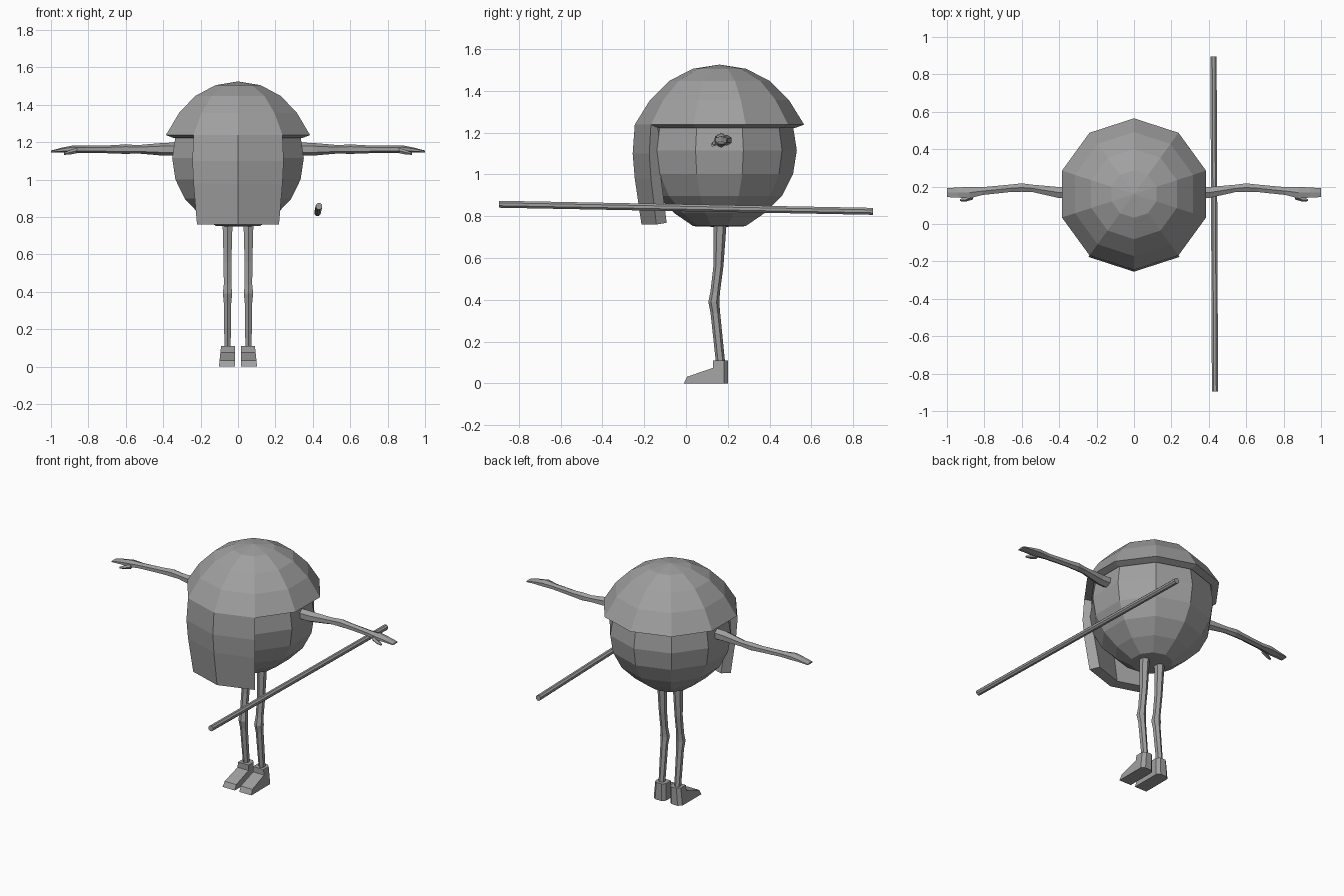
import bpy, bmesh, math
from mathutils import Vector

if "Cube" in bpy.data.objects:
    bpy.data.objects.remove(bpy.data.objects["Cube"])

CY, CZ = 0.16, 1.115          # centre of the round body
grey = bpy.data.materials.new("mid_grey")
grey.diffuse_color = (0.35, 0.35, 0.35, 1)
grey.use_nodes = True
grey.node_tree.nodes["Principled BSDF"].inputs["Base Color"].default_value = grey.diffuse_color


def finish(name, bm):
    bmesh.ops.remove_doubles(bm, verts=bm.verts, dist=1e-5)
    bmesh.ops.recalc_face_normals(bm, faces=bm.faces)
    me = bpy.data.meshes.new(name)
    bm.to_mesh(me)
    bm.free()
    me.materials.append(grey)
    ob = bpy.data.objects.new(name, me)
    bpy.context.collection.objects.link(ob)
    return ob


def spun(r, z, k):
    """Point on the ten-sided body; k = 0 is the front corner."""
    a = math.radians(36 * k)
    return (r * math.sin(a), CY - r * math.cos(a), z)


def lathe(name, profile, ks, closed):
    """Sweep a (radius, height) profile through the given corners."""
    bm = bmesh.new()
    cols = [[bm.verts.new(spun(r, z, k)) for r, z in profile] for k in ks]
    n = len(profile)
    for a, b in zip(cols, cols[1:]):
        for i in range(n if closed else n - 1):
            j = (i + 1) % n
            bm.faces.new((a[i], a[j], b[j], b[i]))
    if closed and len(ks) < 11:
        bm.faces.new(cols[0])
        bm.faces.new(cols[-1])
    bmesh.ops.remove_doubles(bm, verts=bm.verts, dist=1e-5)
    bmesh.ops.dissolve_degenerate(bm, edges=bm.edges, dist=1e-5)
    return finish(name, bm)


def limb(name, rings, axis, sides=6):
    """Tube through rings of (centre, half width 1, half width 2)."""
    bm = bmesh.new()
    loops = []
    for c, u, v in rings:
        loop = []
        for i in range(sides):
            a = 2 * math.pi * (i + 0.5) / sides
            p, q = u * math.cos(a), v * math.sin(a)
            off = Vector((0, p, q)) if axis == "x" else Vector((p, q, 0))
            if axis == "y":
                off = Vector((p, 0, q))
            loop.append(bm.verts.new(Vector(c) + off))
        loops.append(loop)
    for a, b in zip(loops, loops[1:]):
        for i in range(sides):
            j = (i + 1) % sides
            bm.faces.new((a[i], a[j], b[j], b[i]))
    bm.faces.new(loops[0])
    bm.faces.new(loops[-1])
    return finish(name, bm)


def arc(r, k0, k1):
    return [(r * math.sin(math.radians(18 * k)), CZ + r * math.cos(math.radians(18 * k)))
            for k in range(k0, k1)]


# round body with a flattened underside
lathe("body", arc(0.37, 0, 9) + [(0.125, 0.752), (0, 0.748)], range(11), False)

# helmet dome with a thick rim
rim = [(0.405, 1.238), (0.362, 1.222)]
lathe("helmet", arc(0.41, 0, 4) + rim + [(0.30, 1.33), (0, 1.49)], range(11), False)

# face guard hanging from the front two sides of the helmet
guard = [(0.405, 1.238), (0.415, 1.10), (0.405, 0.98), (0.373, 0.76),
         (0.312, 0.768), (0.345, 0.98), (0.36, 1.10), (0.362, 1.222)]
lathe("face_guard", guard, (-1, 0, 1), True)

# arms, legs and shoes on both sides
ARM = [(0.30, .168, 1.163, .036, .036), (0.40, .168, 1.162, .034, .034),
       (0.54, .190, 1.162, .023, .022), (0.60, .195, 1.163, .026, .026),
       (0.66, .191, 1.162, .023, .022), (0.81, .176, 1.162, .024, .019),
       (0.88, .168, 1.163, .036, .020), (0.94, .168, 1.158, .031, .013),
       (1.00, .168, 1.150, .028, .005)]
LEG = [(.056, .164, .78, .031, .031), (.056, .155, .56, .024, .024),
       (.056, .140, .44, .023, .023), (.056, .133, .39, .029, .026),
       (.056, .140, .34, .023, .023), (.056, .165, .10, .019, .022)]
SHOE = [(.20, 0), (.20, .11), (.13, .11), (.13, .075), (.005, .032), (-.01, 0)]

for side, s in (("left", 1), ("right", -1)):
    limb(side + "_arm", [((s * x, y, z), u, v) for x, y, z, u, v in ARM], "x")
    limb(side + "_thumb", [((s * .86, .145, 1.155), .014, .014),
                           ((s * .90, .133, 1.145), .013, .012),
                           ((s * .93, .128, 1.138), .006, .006)], "x", 5)
    limb(side + "_leg", [((s * x, y, z), u, v) for x, y, z, u, v in LEG], "z")

    # shoe: side profile repeated across the foot, heel corners pulled in
    bm = bmesh.new()
    cols = []
    for x, heel in ((.016, .018), (.036, 0), (.08, 0), (.102, .018)):
        col = []
        for y, z in SHOE:
            px = .016 + (x - .016) * (1 - 1.2 * z)
            col.append(bm.verts.new((s * px, y - heel if y > .15 else y, z)))
        cols.append(col)
    for a, b in zip(cols, cols[1:]):
        for i in range(len(SHOE)):
            j = (i + 1) % len(SHOE)
            bm.faces.new((a[i], a[j], b[j], b[i]))
    bm.faces.new(cols[0])
    bm.faces.new(cols[-1])
    finish(side + "_shoe", bm)

# long staff floating beside the left hand
limb("staff", [((.433, -.895, .857), .018, .018), ((.425, .895, .823), .018, .018)], "y", 8)
